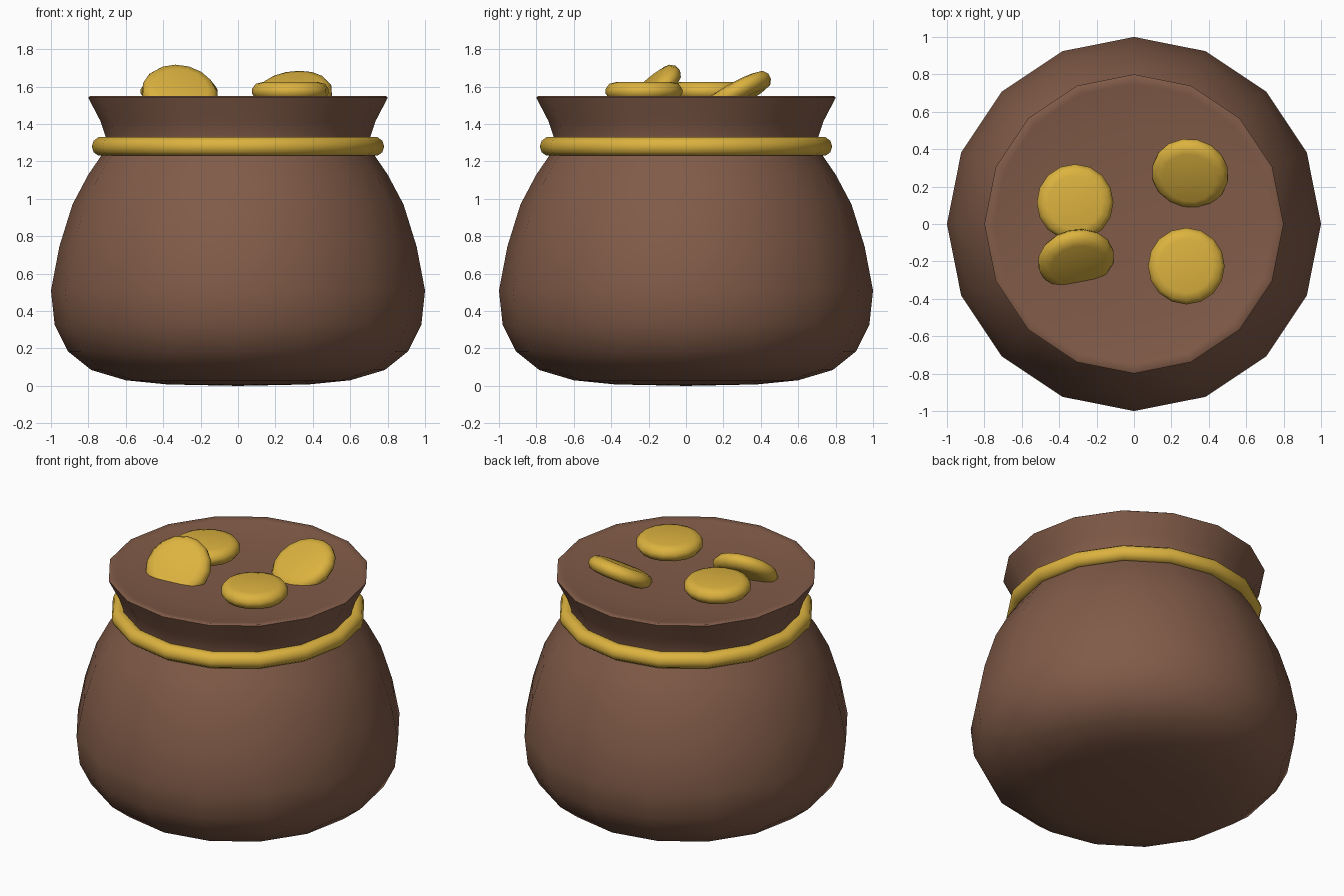
import bpy, math
from mathutils import Matrix, Vector

if "Cube" in bpy.data.objects:
    bpy.data.objects.remove(bpy.data.objects["Cube"])


def material(name, rgb):
    m = bpy.data.materials.new(name)
    m.diffuse_color = (*rgb, 1)
    m.use_nodes = True
    m.node_tree.nodes["Principled BSDF"].inputs["Base Color"].default_value = m.diffuse_color
    return m


brown = material("brown_cloth", (0.22, 0.105, 0.065))
gold = material("gold", (0.72, 0.45, 0.05))


def finish(obj, mat, angle):
    obj.data.materials.append(mat)
    bpy.ops.object.select_all(action='DESELECT')
    obj.select_set(True)
    bpy.context.view_layer.objects.active = obj
    bpy.ops.object.shade_smooth_by_angle(angle=math.radians(angle))
    return obj


def lathe(name, profile, mat, n=16, angle=60):
    """Revolve (radius, z) points, first and last on the axis, around z."""
    verts = [(0, 0, profile[0][1])]
    for r, z in profile[1:-1]:
        for i in range(n):
            a = 2 * math.pi * i / n
            verts.append((r * math.cos(a), r * math.sin(a), z))
    verts.append((0, 0, profile[-1][1]))
    rings, last = len(profile) - 2, len(verts) - 1
    faces = []
    for i in range(n):
        j = (i + 1) % n
        faces.append((0, 1 + j, 1 + i))
        for k in range(rings - 1):
            b = 1 + k * n
            faces.append((b + i, b + j, b + n + j, b + n + i))
        b = 1 + (rings - 1) * n
        faces.append((b + i, b + j, last))
    mesh = bpy.data.meshes.new(name)
    mesh.from_pydata(verts, [], faces)
    obj = bpy.data.objects.new(name, mesh)
    bpy.context.collection.objects.link(obj)
    return finish(obj, mat, angle)


# Sack: round belly, pinched neck, flared lip and slightly sunken top
lathe("sack", [
    (0, 0), (0.38, 0.008), (0.60, 0.03), (0.785, 0.085), (0.91, 0.185),
    (0.98, 0.325), (1.0, 0.51), (0.955, 0.745), (0.885, 0.97), (0.80, 1.13),
    (0.735, 1.225), (0.70, 1.28), (0.71, 1.34), (0.735, 1.415),
    (0.795, 1.53), (0.80, 1.543), (0.79, 1.55), (0.75, 1.542),
    (0.55, 1.52), (0.28, 1.505), (0, 1.50)], brown)

# Gold cord around the neck
bpy.ops.mesh.primitive_torus_add(major_segments=16, minor_segments=10,
                                 major_radius=0.73, minor_radius=0.052,
                                 location=(0, 0, 1.28))
cord = bpy.context.object
cord.name = "neck_cord"
finish(cord, gold, 60)

# Coins: centre, tilt about x, turn about z (degrees)
coin_profile = [(0, -0.05), (0.145, -0.05), (0.185, -0.04), (0.205, -0.012),
                (0.205, 0.012), (0.185, 0.04), (0.145, 0.05), (0, 0.05)]
coins = {
    "coin_front_right": ((0.28, -0.225, 1.575), 0, 0),
    "coin_back_left": ((-0.315, 0.115, 1.575), 0, 0),
    "coin_front_left": ((-0.31, -0.19, 1.56), 44, 13),
    "coin_back_right": ((0.30, 0.27, 1.56), 29, -12),
}
for name, (pos, tilt, turn) in coins.items():
    coin = lathe(name, coin_profile, gold)
    coin.matrix_world = (Matrix.Translation(Vector(pos))
                         @ Matrix.Rotation(math.radians(turn), 4, 'Z')
                         @ Matrix.Rotation(math.radians(tilt), 4, 'X'))
